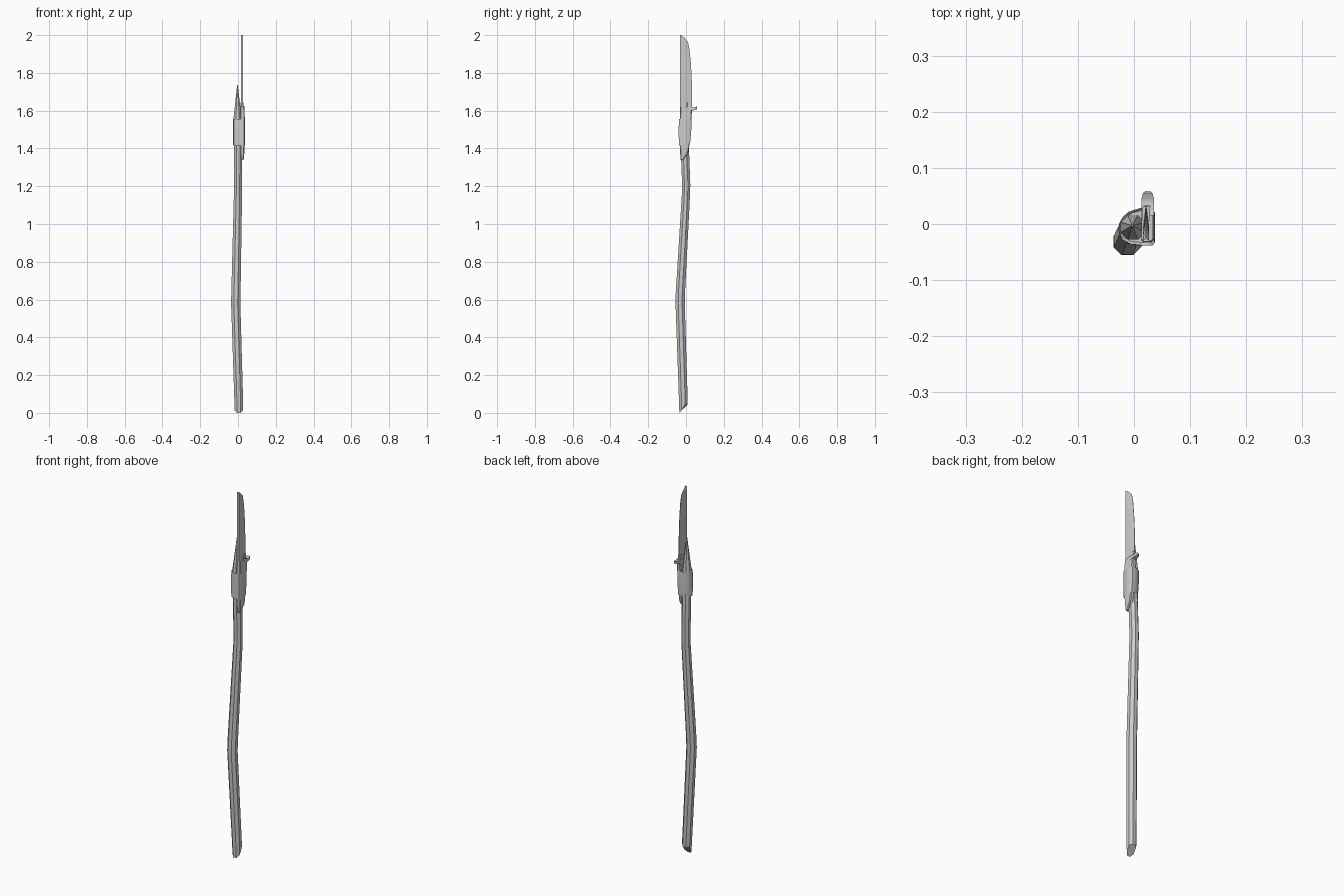
import bpy, bmesh, math
from mathutils import Vector

if "Cube" in bpy.data.objects:
    bpy.data.objects.remove(bpy.data.objects["Cube"])


def loft(name, rings, cap_start=True, cap_end=True, angle=40):
    """Skin a list of equal-length vertex rings."""
    bm = bmesh.new()
    vs = [[bm.verts.new(p) for p in r] for r in rings]
    n = len(vs[0])
    for a, b in zip(vs, vs[1:]):
        for i in range(n):
            j = (i + 1) % n
            bm.faces.new((a[i], a[j], b[j], b[i]))
    if cap_start:
        bm.faces.new(vs[0][::-1])
    if cap_end:
        bm.faces.new(vs[-1])
    bmesh.ops.remove_doubles(bm, verts=bm.verts, dist=1e-5)
    bmesh.ops.recalc_face_normals(bm, faces=bm.faces)
    me = bpy.data.meshes.new(name)
    bm.to_mesh(me)
    bm.free()
    ob = bpy.data.objects.new(name, me)
    bpy.context.collection.objects.link(ob)
    bpy.ops.object.select_all(action='DESELECT')
    ob.select_set(True)
    bpy.context.view_layer.objects.active = ob
    bpy.ops.object.shade_smooth_by_angle(angle=math.radians(angle))
    return ob


def circle(cx, cy, z, r, n=8):
    return [Vector((cx + r * math.cos(2 * math.pi * (i + .5) / n),
                    cy + r * math.sin(2 * math.pi * (i + .5) / n), z)) for i in range(n)]


def box_ring(x0, x1, y0, y1, z, c=0.004):
    """Rectangle with chamfered corners."""
    return [(x0 + c, y0, z), (x1 - c, y0, z), (x1, y0 + c, z), (x1, y1 - c, z),
            (x1 - c, y1, z), (x0 + c, y1, z), (x0, y1 - c, z), (x0, y0 + c, z)]


# Crooked branch: x, y, z, radius
path = [(0.004, -0.014, 0.06, 0.025), (-0.012, -0.031, 0.58, 0.0265),
        (-0.011, -0.030, 0.63, 0.0265), (0.0, 0.000, 1.16, 0.0235),
        (0.0, 0.001, 1.21, 0.0235), (0.001, -0.006, 1.40, 0.0235),
        (-0.002, -0.006, 1.56, 0.0235)]
rings = [circle(*p) for p in path]

# Snapped lower end, slanted and notched
end = circle(0.004, -0.014, 0, 0.023)
for i, v in enumerate(end):
    t = (v.y + 0.037) / 0.046
    v.z = max(0, 0.045 * t) + (0.012 if i in (0, 3) else 0)
    if v.y < -0.03:
        v.z = 0
rings.insert(0, end)

# Whittled point
rings.append(circle(-0.003, -0.003, 1.735, 0.002))
loft("branch_shaft", rings, angle=35)

# Knife handle with slanted butt
loft("knife_handle", [
    box_ring(0.014, 0.030, -0.029, -0.014, 1.34),
    box_ring(0.013, 0.034, -0.031, 0.012, 1.38),
    box_ring(0.013, 0.034, -0.033, 0.018, 1.42),
    box_ring(0.013, 0.036, -0.033, 0.029, 1.56),
    box_ring(0.013, 0.034, -0.030, 0.033, 1.62)], angle=30)

# Blade: straight spine, curved cutting edge ground to a wedge
edge = [(1.60, 0.031), (1.70, 0.032), (1.78, 0.030), (1.86, 0.025),
        (1.92, 0.019), (1.965, 0.010), (1.985, -0.008), (2.0, -0.026)]
bx, spine = 0.0215, -0.031
blade = []
for z, y in edge:
    m = spine + (y - spine) * 0.45
    blade.append([(bx - .0055, spine, z), (bx + .0055, spine, z), (bx + .005, m, z),
                  (bx + .0008, y, z), (bx - .0008, y, z), (bx - .005, m, z)])
loft("knife_blade", blade, angle=20)

# Finger guard with a rounded, slightly raised end
guard = []
for y, w, z0, z1 in [(0.015, .011, 1.60, 1.625), (0.036, .011, 1.600, 1.616),
                     (0.046, .011, 1.604, 1.618), (0.055, .0085, 1.606, 1.622),
                     (0.059, .004, 1.609, 1.620)]:
    guard.append([(0.0245 - w, y, z0), (0.0245 + w, y, z0),
                  (0.0245 + w, y, z1), (0.0245 - w, y, z1)])
loft("finger_guard", guard)

# Blade stud line above the guard
loft("blade_collar", [box_ring(0.0145, 0.0285, 0.005, 0.0325, z, 0.002) for z in (1.62, 1.643)], angle=30)

# Binding wrapped round branch and handle, turned in at both ends
profile = [(-0.027, -0.012), (-0.021, -0.028), (-0.006, -0.036), (0.015, -0.038),
           (0.032, -0.038), (0.0365, -0.032), (0.0365, 0.022), (0.032, 0.029),
           (0.014, 0.029), (-0.004, 0.024), (-0.019, 0.014), (-0.026, 0.002)]


def wrap_ring(z, s, tilt=0.0, dy=0.0):
    return [(0.005 + (x - 0.005) * s, -0.004 + (y + 0.004) * s + (dy if y > 0 else 0), z + tilt * y)
            for x, y in profile]


loft("binding", [wrap_ring(1.43, 0.85, 0.1, -0.007), wrap_ring(1.419, 1.0, 0.1, -0.008),
                 wrap_ring(1.49, 1.02, 0, -0.002), wrap_ring(1.557, 1.0),
                 wrap_ring(1.55, 0.85)], angle=40)
